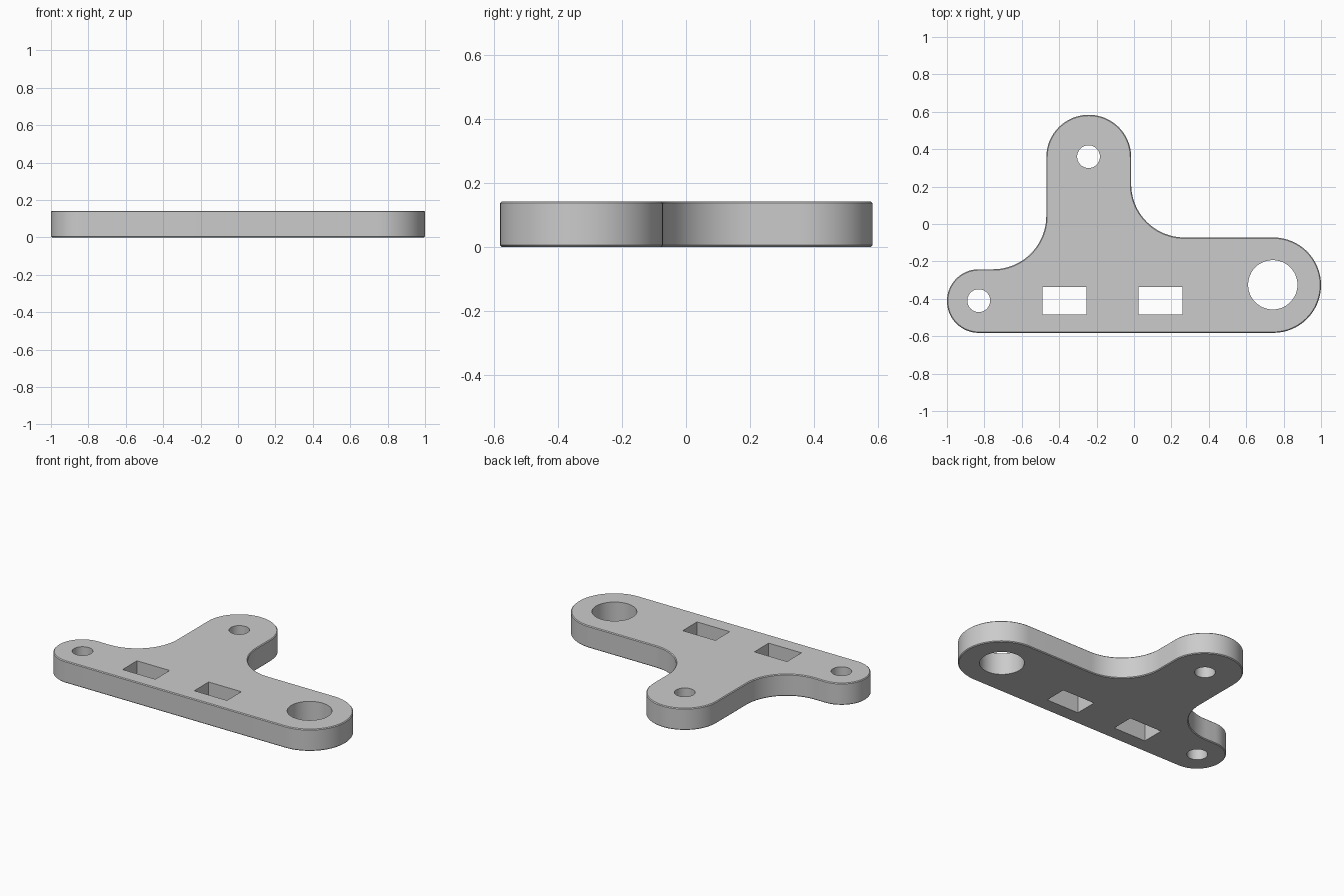
import bpy
import bmesh
from math import cos, sin, radians

default = bpy.data.objects.get("Cube")
if default:
    bpy.data.objects.remove(default, do_unlink=True)

HEIGHT, CHAMFER = 0.142, 0.005

grey = bpy.data.materials.new("plain grey")
grey.use_nodes = True
grey.diffuse_color = (0.6, 0.6, 0.6, 1)
grey.node_tree.nodes["Principled BSDF"].inputs["Base Color"].default_value = (0.6, 0.6, 0.6, 1)


def arc(x, y, r, start, end, steps=32):
    angles = [radians(start + (end - start) * i / steps) for i in range(steps + 1)]
    return [(x + r * cos(a), y + r * sin(a)) for a in angles]


def outline(d):
    """Plate outline, counter-clockwise, moved inwards by d."""
    return (arc(0.745, -0.327, 0.255 - d, -90, 90)          # large right end
            + arc(0.27, 0.213, 0.285 + d, 270, 180)         # right fillet
            + arc(-0.242, 0.357, 0.227 - d, 0, 180)         # upper arm end
            + arc(-0.754, 0.043, 0.285 + d, 360, 270)       # left fillet
            + arc(-0.83, -0.412, 0.17 - d, 90, 270))        # small left end


def solid(name, rings):
    """Join (points, z) rings into a closed solid."""
    bm = bmesh.new()
    loops = [[bm.verts.new((x, y, z)) for x, y in pts] for pts, z in rings]
    n = len(loops[0])
    for low, high in zip(loops, loops[1:]):
        for i in range(n):
            j = (i + 1) % n
            bm.faces.new((low[i], low[j], high[j], high[i]))
    bm.faces.new(loops[0][::-1])
    bm.faces.new(loops[-1])
    mesh = bpy.data.meshes.new(name)
    bm.to_mesh(mesh)
    bm.free()
    mesh.materials.append(grey)
    obj = bpy.data.objects.new(name, mesh)
    bpy.context.collection.objects.link(obj)
    return obj


# Plate with a fine chamfer around its outer rim
plate = solid("bracket_plate", [
    (outline(CHAMFER), 0), (outline(0), CHAMFER),
    (outline(0), HEIGHT - CHAMFER), (outline(CHAMFER), HEIGHT)])

# Round bolt holes and rectangular slots
holes = [arc(x, y, r, 0, 360, 48)[:-1] for x, y, r in
         ((-0.83, -0.41, 0.061), (-0.243, 0.36, 0.061), (0.742, -0.325, 0.132))]
holes += [[(x, -0.485), (x + 0.235, -0.485), (x + 0.235, -0.337), (x, -0.337)]
          for x in (-0.49, 0.025)]

bpy.context.view_layer.objects.active = plate
for points in holes:
    cutter = solid("hole_cutter", [(points, -0.1), (points, HEIGHT + 0.1)])
    cutter.hide_render = True
    cut = plate.modifiers.new("hole", "BOOLEAN")
    cut.operation, cut.solver, cut.object = "DIFFERENCE", "EXACT", cutter
    bpy.ops.object.modifier_apply(modifier=cut.name)
    bpy.data.objects.remove(cutter, do_unlink=True)

# Smooth curved walls, crisp edges
bpy.ops.object.select_all(action="DESELECT")
plate.select_set(True)
bpy.ops.object.shade_smooth_by_angle(angle=radians(30))
